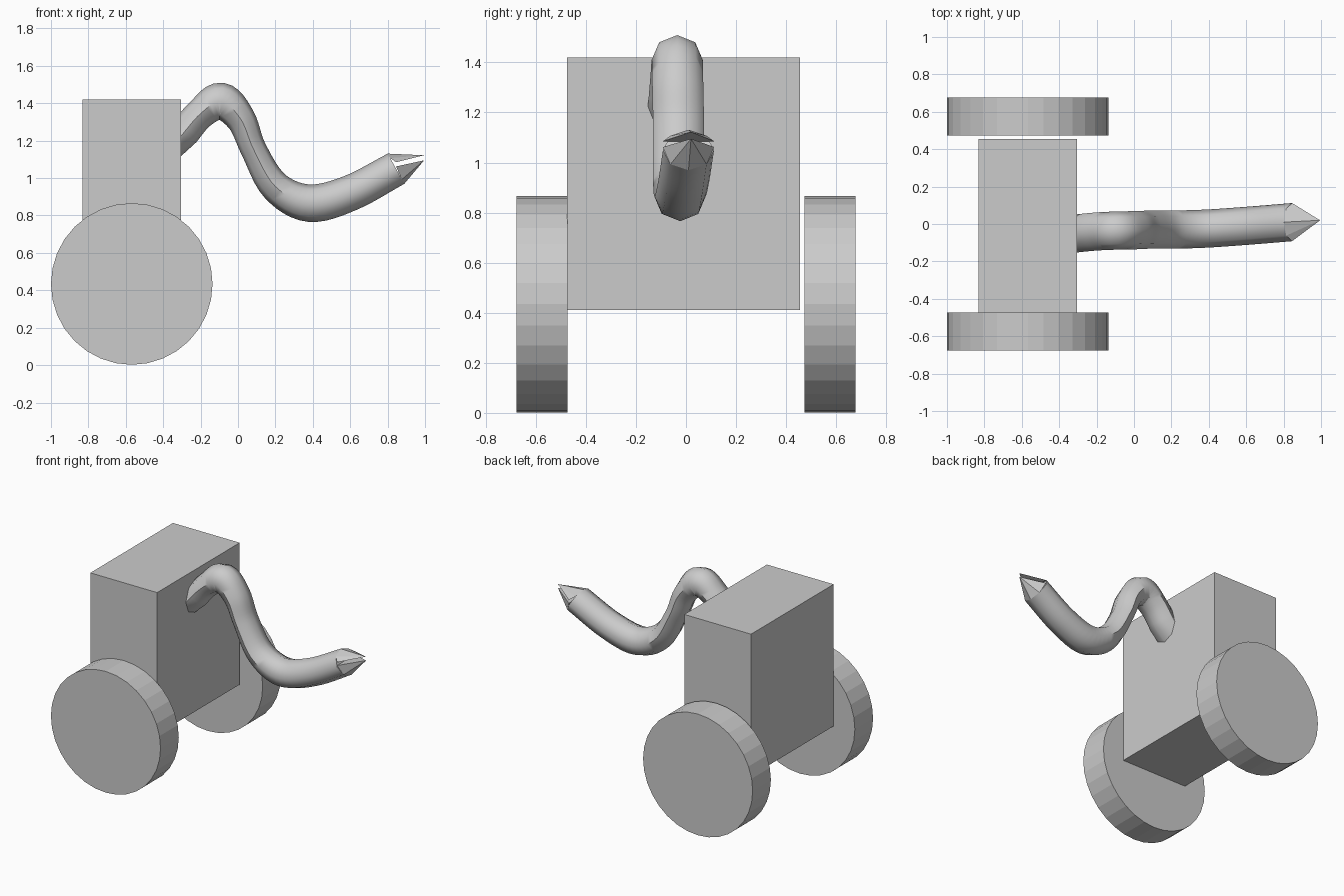
import bpy, bmesh
from math import sin, cos, pi, radians
from mathutils import Vector

if "Cube" in bpy.data.objects:
    bpy.data.objects.remove(bpy.data.objects["Cube"])


def make_object(name, bm, smooth=False):
    bmesh.ops.recalc_face_normals(bm, faces=bm.faces[:])
    mesh = bpy.data.meshes.new(name)
    bm.to_mesh(mesh)
    bm.free()
    obj = bpy.data.objects.new(name, mesh)
    bpy.context.collection.objects.link(obj)
    if smooth:
        bpy.ops.object.select_all(action='DESELECT')
        obj.select_set(True)
        bpy.context.view_layer.objects.active = obj
        bpy.ops.object.shade_smooth_by_angle(angle=radians(50))
    return obj


def spline(a, b, c, d, t):
    return 0.5 * (2 * b + (c - a) * t + (2 * a - 5 * b + 4 * c - d) * t * t
                  + (3 * b - a - 3 * c + d) * t ** 3)


# Body: plain upright box
bpy.ops.mesh.primitive_cube_add(size=1, location=(-0.568, -0.01, 0.915))
body = bpy.context.object
body.name = "body"
body.scale = (0.526, 0.93, 1.01)

# Wheels: one thick disc on each side
for name, y in (("front_wheel", -0.575), ("back_wheel", 0.575)):
    bpy.ops.mesh.primitive_cylinder_add(vertices=32, radius=0.432, depth=0.205,
                                        location=(-0.568, y, 0.434),
                                        rotation=(pi / 2, 0, 0))
    bpy.context.object.name = name

# Arm: eight-sided tube along an S path (x, y, z, half thickness)
path = [Vector(p) for p in (
    (-0.305, -0.05, 1.225, 0.085), (-0.2, -0.04, 1.345, 0.083),
    (-0.09, -0.035, 1.41, 0.1), (0.015, -0.033, 1.315, 0.08),
    (0.085, -0.03, 1.15, 0.07), (0.2, -0.03, 0.955, 0.083),
    (0.38, -0.025, 0.866, 0.1), (0.6, -0.01, 0.92, 0.096),
    (0.845, 0.01, 1.05, 0.092))]
ext = [2 * path[0] - path[1]] + path + [2 * path[-1] - path[-2]]
samples = [spline(*ext[i:i + 4], k / 6) for i in range(len(path) - 1) for k in range(6)]
samples.append(path[-1])
bm = bmesh.new()
rings = []
for i, s in enumerate(samples):
    a, b = samples[max(i - 1, 0)], samples[min(i + 1, len(samples) - 1)]
    tangent = Vector((b.x - a.x, 0, b.z - a.z)).normalized()
    side = Vector((0, 1, 0))
    up = tangent.cross(side).normalized()
    half = s.w
    if i == 0:
        up, half = Vector((0, 0, 1)), 0.108    # root lies flat on the body
    coords = [s.xyz + side * 0.102 * sin(j * pi / 4) + up * half * cos(j * pi / 4)
              for j in range(8)]
    rings.append([bm.verts.new(c) for c in coords])
for r, q in zip(rings, rings[1:]):
    for j in range(8):
        bm.faces.new((r[j], r[(j + 1) % 8], q[(j + 1) % 8], q[j]))
bm.faces.new(rings[0])
bm.faces.new(rings[-1])
make_object("arm", bm, smooth=True)


# Gripper: two pointed half-octagon jaws with a narrow slit between them
def jaw(name, first, shift, tip):
    bm = bmesh.new()
    base = []
    for j in range(5):
        v = coords[(first + j) % 8].copy()
        if j in (0, 4):
            v += Vector((0.0, 0.0, shift))
        base.append(bm.verts.new(v))
    top = bm.verts.new(tip)
    for j in range(5):
        bm.faces.new((base[j], base[(j + 1) % 5], top))
    bm.faces.new(base)
    make_object(name, bm)


jaw("upper_jaw", 6, 0.035, (0.995, 0.02, 1.122))
jaw("lower_jaw", 2, 0.012, (0.995, 0.02, 1.095))
